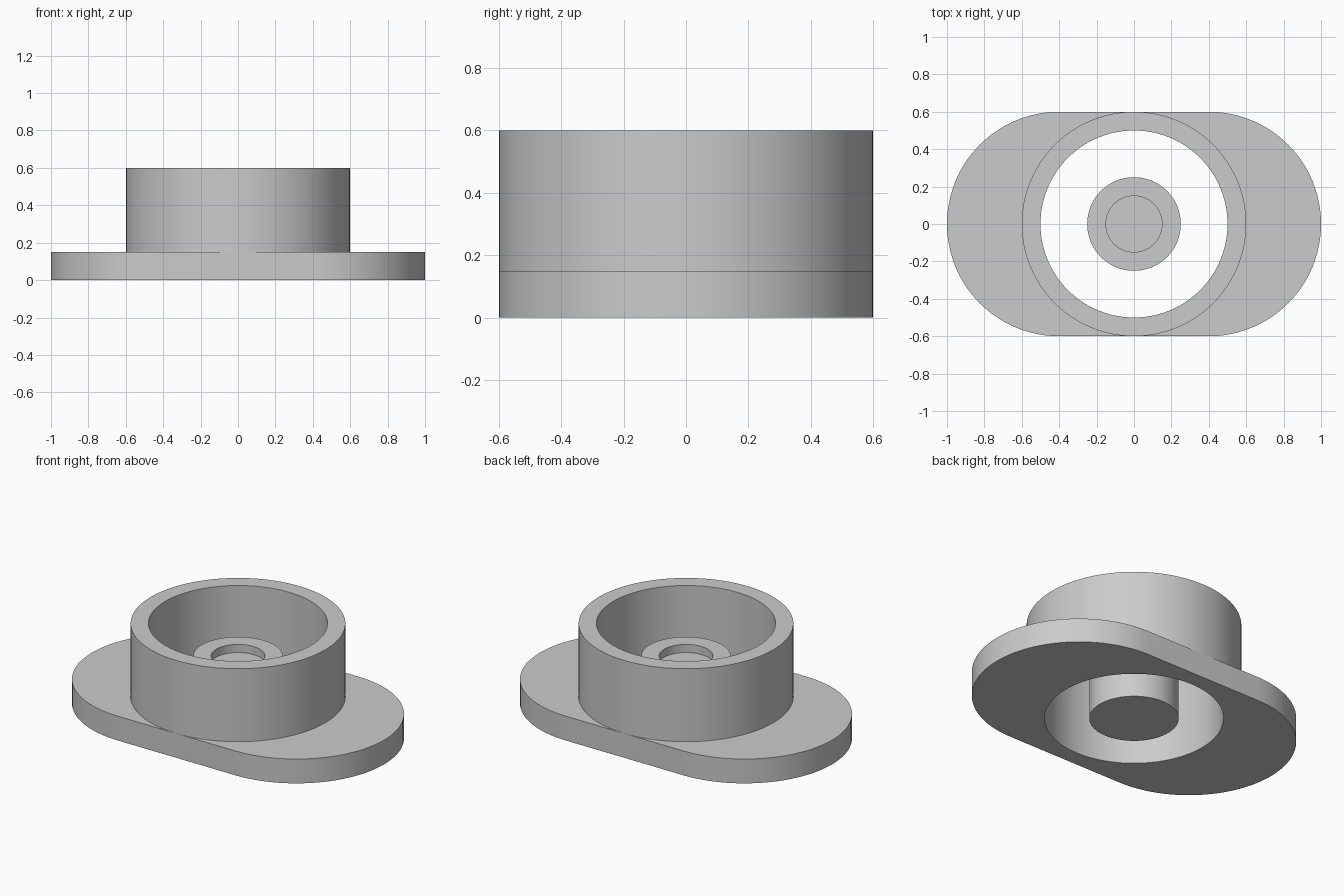
import bpy
import bmesh
from math import pi, cos, sin, radians

SIDES = 96  # segments around each round part

cube = bpy.data.objects.get("Cube")
if cube:
    bpy.data.objects.remove(cube, do_unlink=True)

grey = bpy.data.materials.new("plain_grey")
grey.use_nodes = True
colour = (0.6, 0.6, 0.6, 1)
grey.diffuse_color = colour
grey.node_tree.nodes["Principled BSDF"].inputs["Base Color"].default_value = colour


def ring_points(radius, z, stretch):
    """A circle split into two halves that are pulled apart along x."""
    points = []
    for side, start in ((1, -pi / 2), (-1, pi / 2)):
        for i in range(SIDES // 2 + 1):
            a = start + 2 * pi * i / SIDES
            points.append((side * stretch + radius * cos(a), radius * sin(a), z))
    return points


def turned_part(name, profile, closed):
    """Sweep a profile of (radius, z, stretch) around the z axis."""
    bm = bmesh.new()
    loops = [[bm.verts.new(p) for p in ring_points(*step)] for step in profile]
    pairs = list(zip(loops, loops[1:]))
    if closed:
        pairs.append((loops[-1], loops[0]))
    for lower, upper in pairs:
        for i in range(len(lower)):
            j = (i + 1) % len(lower)
            bm.faces.new((lower[i], lower[j], upper[j], upper[i]))
    bmesh.ops.remove_doubles(bm, verts=bm.verts, dist=1e-5)
    bmesh.ops.recalc_face_normals(bm, faces=bm.faces)
    mesh = bpy.data.meshes.new(name)
    bm.to_mesh(mesh)
    bm.free()
    mesh.materials.append(grey)
    obj = bpy.data.objects.new(name, mesh)
    bpy.context.collection.objects.link(obj)
    bpy.ops.object.select_all(action="DESELECT")
    obj.select_set(True)
    bpy.context.view_layer.objects.active = obj
    bpy.ops.object.shade_smooth_by_angle(angle=radians(30))
    return obj


# Oblong base plate with a round through hole
turned_part("base_flange", [(0.6, 0, 0.4), (0.6, 0.15, 0.4),
                            (0.5, 0.15, 0), (0.5, 0, 0)], True)

# Upright collar around the hole
turned_part("collar", [(0.6, 0.15, 0), (0.6, 0.6, 0),
                       (0.5, 0.6, 0), (0.5, 0.15, 0)], True)

# Free-standing centre post with a shallow recess in its top
turned_part("centre_post", [(0, 0, 0), (0.25, 0, 0), (0.25, 0.4, 0),
                            (0.15, 0.4, 0), (0.15, 0.35, 0), (0, 0.35, 0)], False)
